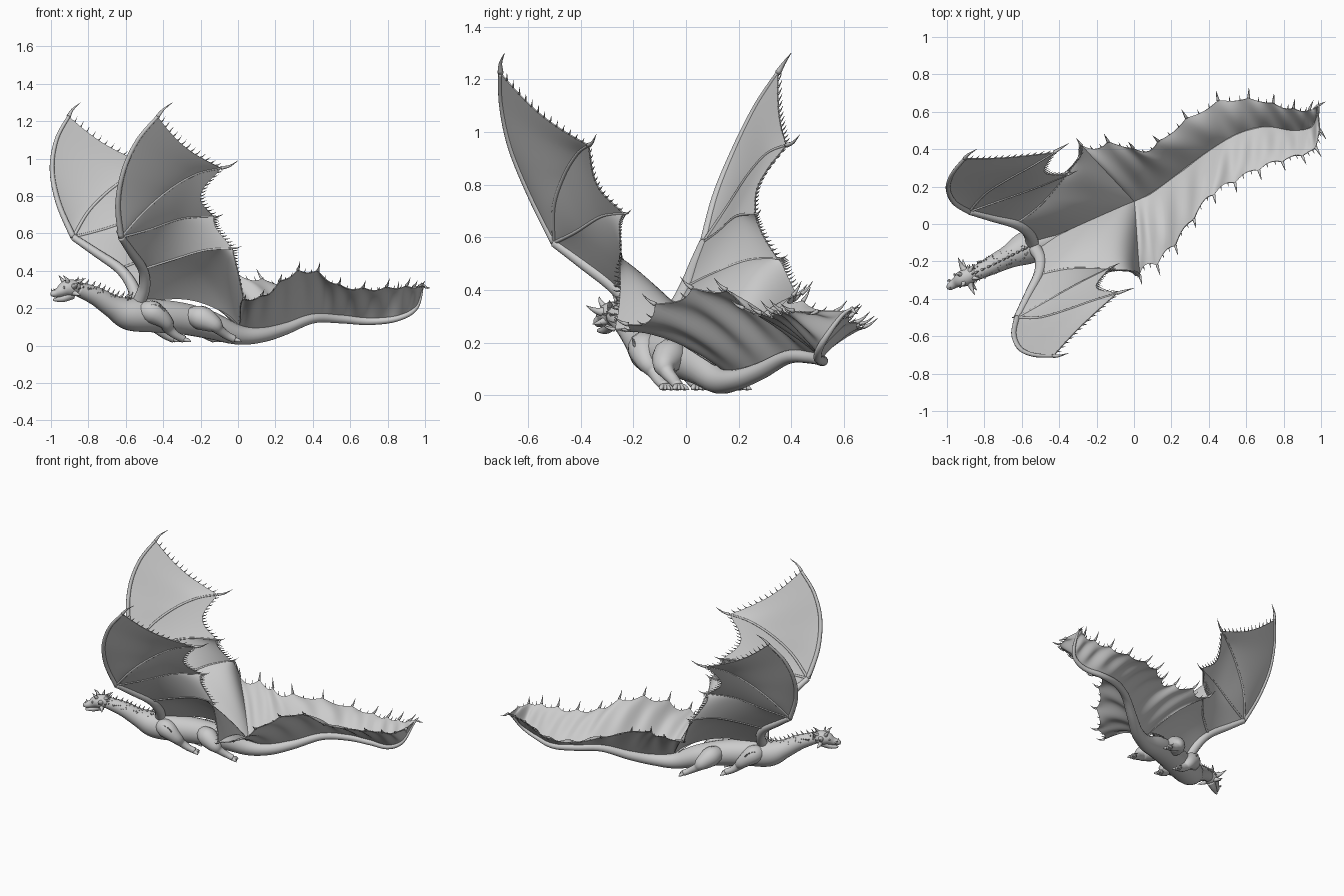
import bpy, math, random
from mathutils import Vector

random.seed(4)
cube = bpy.data.objects.get("Cube")
if cube:
    bpy.data.objects.remove(cube)

grey = bpy.data.materials.new("stone_grey")
grey.use_nodes = True
grey.diffuse_color = (0.6, 0.6, 0.6, 1)
grey.node_tree.nodes["Principled BSDF"].inputs["Base Color"].default_value = (0.6, 0.6, 0.6, 1)

# Vertical plane that the body is symmetric about
MID = Vector((-0.595, -0.145, 0))
SIDE = Vector((0.41, -0.91, 0)).normalized()


def mirror(p):
    v = Vector(p[:3])
    v -= 2 * (v - MID).dot(SIDE) * SIDE
    return (*v, *p[3:])


def along(pts, t):
    """Smooth curve through pts, t in 0..1; extra components are carried too."""
    n = len(pts) - 1
    i = min(int(t * n), n - 1)
    f = t * n - i
    a, b, c, d = (pts[max(0, min(n, i + k))] for k in (-1, 0, 1, 2))
    return [q + f / 2 * (r - p + f * (2 * p - 5 * q + 4 * r - s + f * (3 * (q - r) + s - p)))
            for p, q, r, s in zip(a, b, c, d)]


def add_mesh(name, verts, faces):
    mesh = bpy.data.meshes.new(name)
    mesh.from_pydata(verts, [], faces)
    mesh.materials.append(grey)
    mesh.polygons.foreach_set("use_smooth", [True] * len(mesh.polygons))
    obj = bpy.data.objects.new(name, mesh)
    bpy.context.collection.objects.link(obj)
    return obj


def tube_data(pts, steps, sides):
    verts, faces, normal = [], [], Vector((0.1, 0.2, 1))
    for i in range(steps + 1):
        t = i / steps
        *p, r = along(pts, t)
        ahead = Vector(along(pts, min(1, t + 0.01))[:3])
        d = (ahead - Vector(along(pts, max(0, t - 0.01))[:3])).normalized()
        normal = (normal - d * normal.dot(d)).normalized()
        side = d.cross(normal)
        for k in range(sides):
            a = math.tau * k / sides
            verts.append(Vector(p) + max(r, 0.0006) * (normal * math.cos(a) + side * math.sin(a)))
    for i in range(steps):
        for k in range(sides):
            j = (k + 1) % sides
            faces.append((i * sides + k, i * sides + j, (i + 1) * sides + j, (i + 1) * sides + k))
    faces += [tuple(range(sides))[::-1], tuple(range(steps * sides, (steps + 1) * sides))]
    return verts, faces


def tubes(name, paths, steps=24, sides=12):
    """One object made of several tapered tubes."""
    verts, faces = [], []
    for path in paths:
        v, f = tube_data(path, steps, sides)
        faces += [tuple(i + len(verts) for i in q) for q in f]
        verts += v
    return add_mesh(name, verts, faces)


def both(paths):
    return paths + [[mirror(p) for p in path] for path in paths]


def spike(p, d, size, width=0.15):
    """Path of a thorn that curls slightly upward."""
    p, d = Vector(p), Vector(d).normalized() * size
    return [(*p, size * width), (*(p + d * 0.5), size * width * 0.55),
            (*(p + d + Vector((0, 0, size * 0.2))), 0.0006)]


def membrane(name, a, b, lift=0.0, scallop=0.0, rows=28, cols=14, folds=0, arch=0.0):
    """Skin stretched between two ribs; returns its free trailing edge and directions."""
    def point(u, v):
        dip = 4 * v * (1 - v)
        u *= 1 - scallop * dip
        p = Vector(along(a, u)[:3]).lerp(Vector(along(b, u)[:3]), v)
        p.z += dip * (0.01 * math.sin(u * math.tau * folds) + arch * (1 - u)
                      + lift * math.sin(math.pi * u * 0.8))
        return p
    verts = [point(i / rows, j / cols) for i in range(rows + 1) for j in range(cols + 1)]
    w = cols + 1
    faces = [(i * w + j, i * w + j + 1, (i + 1) * w + j + 1, (i + 1) * w + j)
             for i in range(rows) for j in range(cols)]
    obj = add_mesh(name, verts, faces)
    solid = obj.modifiers.new("thickness", "SOLIDIFY")
    solid.thickness, solid.offset = 0.005, 0
    obj.modifiers.new("sharp_rim", "EDGE_SPLIT").split_angle = math.radians(50)
    return [(point(1, j / cols), point(1, j / cols) - point(0.93, j / cols)) for j in range(1, cols)]


# Neck, trunk and tail in one tapered sweep
tubes("body", [[(-.86, -.27, .305, .038), (-.76, -.22, .265, .05), (-.67, -.175, .21, .062),
                (-.58, -.13, .17, .088), (-.45, -.08, .16, .09), (-.3, -.01, .145, .085),
                (-.15, .06, .11, .075), (0, .125, .058, .053), (.13, .19, .058, .04),
                (.25, .28, .09, .033), (.4, .39, .145, .026), (.55, .48, .142, .023),
                (.7, .52, .13, .02), (.85, .5, .145, .016), (.95, .52, .2, .012),
                (.985, .6, .31, .007), (.985, .66, .335, .001)]], 90, 18)

# Head: skull, jaw, horns, frill and eyes
tubes("skull", [[(-.845, -.26, .305, .03), (-.88, -.275, .308, .046), (-.92, -.295, .305, .043),
                 (-.955, -.315, .287, .027), (-.985, -.335, .277, .02), (-.997, -.343, .27, .008)]], 20, 14)
tubes("lower_jaw", [[(-.89, -.28, .275, .028), (-.94, -.305, .25, .018), (-.985, -.333, .245, .007)]], 12)
tubes("horns", both([[(-.91, -.31, .335, .014), (-.915, -.325, .355, .008), (-.935, -.33, .375, .001)],
                     [(-.88, -.3, .315, .022), (-.87, -.34, .32, .012), (-.85, -.38, .34, .001)],
                     [(-.88, -.3, .285, .018), (-.86, -.33, .275, .01), (-.84, -.355, .27, .001)],
                     [(-.87, -.285, .33, .016), (-.845, -.29, .345, .009), (-.815, -.29, .36, .001)],
                     [(-.97, -.335, .285, .007), (-.98, -.34, .295, .004), (-.985, -.34, .305, .001)]]), 8, 8)
tubes("eyes", both([[(-.925, -.332, .31, .001), (-.93, -.335, .311, .008), (-.936, -.337, .311, .001)]]), 6, 8)

# Thorns along the crest of the neck
neck = [(-.87, -.27, .34), (-.76, -.22, .312), (-.67, -.175, .27), (-.58, -.13, .257)]
tubes("neck_crest", [spike(along(neck, i / 11), (0.6, 0.27, 0.75), 0.032, 0.25) for i in range(12)], 4, 6)

# Limbs, built on one side and mirrored
tubes("front_legs", both([[(-.53, -.14, .18, .04), (-.46, -.16, .18, .062), (-.39, -.15, .13, .042),
                           (-.37, -.12, .09, .03), (-.33, -.1, .055, .022), (-.29, -.08, .035, .02)]]), 24, 12)
tubes("hind_legs", both([[(-.27, -.03, .16, .04), (-.2, -.06, .15, .065), (-.13, -.08, .115, .047),
                          (-.1, -.07, .085, .028), (-.06, -.045, .055, .022), (-.02, -.03, .035, .02)]]), 24, 12)
toes = []
for foot in (Vector((-.3, -.085, .035)), Vector((-.03, -.033, .035))):
    for s in (-.8, -.25, .25, .8):
        d = Vector((.91, .41, -.25)) + SIDE * s
        toes.append([(*foot, .013), (*(foot + d * .025), .011),
                     (*(foot + d * .04 + Vector((0, 0, -.005))), .001)])
tubes("toes", both(toes), 8, 8)

# Small scales scattered on shoulders and neck
bumps = []
for i in range(45):
    a = random.uniform(-1.2, 1.2)
    d = Vector((math.sin(a) * .9, -.75, math.cos(a) * .7)).normalized()
    bumps.append(spike(Vector((-.44, -.155, .17)) + d * .056, d, .016, .35))
    c = Vector(along(neck, random.random())) - Vector((0, 0, .045))
    d = (SIDE * random.uniform(.3, 1) + Vector((0, 0, random.uniform(.2, 1)))).normalized()
    bumps.append(spike(c + d * .043, d, .013, .35))
tubes("scales", both(bumps), 3, 5)

# Ribs of one wing
shoulder, elbow, wrist = (-.53, -.13, .23), (-.51, -.27, .41), (-.625, -.5, .58)
arm = [shoulder, (-.5, -.19, .32), elbow, (-.57, -.39, .5), wrist]
leading = [wrist, (-.642, -.59, .76), (-.61, -.665, .94), (-.535, -.7, 1.1), (-.43, -.705, 1.225)]
finger_1 = [wrist, (-.5, -.5, .72), (-.36, -.46, .84), (-.22, -.41, .92), (-.09, -.37, .95)]
finger_2 = [wrist, (-.48, -.42, .62), (-.3, -.32, .68), (-.13, -.235, .69)]
finger_3 = [elbow, (-.35, -.24, .46), (-.18, -.24, .51), (-.03, -.25, .52)]

# Root line and free rims of the tail fins
back = [(-.3, -.01, .25), (-.12, .07, .2)]
spine = [(0, .12, .11), (.1, .17, .09), (.25, .28, .115), (.4, .39, .165), (.55, .48, .16),
         (.7, .52, .145), (.85, .5, .16), (.95, .52, .21), (.985, .6, .32)]
right_rim = [(.03, -.27, .25), (.15, -.2, .28), (.27, -.05, .385), (.4, .13, .41), (.54, .22, .33),
             (.7, .3, .31), (.85, .35, .32), (.96, .39, .32), (.995, .5, .32)]
left_rim = [(-.28, .42, .38), (-.1, .44, .385), (.06, .4, .37), (.24, .54, .33), (.45, .66, .27),
            (.65, .67, .26), (.8, .63, .29), (.92, .61, .31), (.98, .63, .33)]
ARCH, LOBES = .04, 10


def bone(path, r0, r1):
    n = len(path) - 1
    return [(*p, r0 + (r1 - r0) * i / n) for i, p in enumerate(path)]


def wing(side, flip, rim):
    f = (lambda path: [mirror(p) for p in path]) if flip else (lambda path: list(path))
    lead, f1, f2, f3 = f(leading), f(finger_1), f(finger_2), f(finger_3)

    # The innermost panel runs down the back, then out along the front of the fin
    turn = Vector(spine[0]).lerp(Vector(rim[0]), .5) + Vector((0, 0, ARCH))
    root = f([shoulder]) + back + [spine[0], tuple(turn), rim[0]]
    panels = [(lead, f1, -.03, .05), (f1, f2, -.01, .19), (f2, f3, .03, .1), (f3, root, .05, .03)]
    thorns = []
    for i, (a, b, lift, scallop) in enumerate(panels):
        edge = membrane(f"{side}_wing_panel_{i + 1}", a, b, lift, scallop)
        thorns += [spike(p, d, .03) for p, d in edge]
    tubes(f"{side}_wing_thorns", thorns, 4, 6)

    # Hooked wing tip, finger claws and wrist claw
    claws = [spike(rib[-1], Vector(rib[-1]) - Vector(rib[-2]), size, .1)
             for rib, size in ((f1, .1), (f2, .06), (f3, .05))]
    claws.append(spike(f([wrist])[0], Vector((-.6, 0, .6)), .04, .25))
    claws.append(bone(f([leading[-1], (-.4, -.705, 1.262), (-.35, -.69, 1.3)]), .012, .001))
    tubes(f"{side}_wing_claws", claws, 6, 8)
    tubes(f"{side}_wing_bones", [bone(f(arm), .036, .018), bone(lead, .016, .009), bone(f1, .009, .006),
                                 bone(f2, .008, .005), bone(f3, .008, .005)], 30, 10)

    # Fin that continues the wing skin to the tail tip, with a lobed, thorny rim
    lobed = []
    for i in range(81):
        p, q = Vector(along(rim, i / 80)), Vector(along(spine, i / 80))
        lobed.append(tuple(p.lerp(q, .09 * abs(math.sin(math.pi * LOBES * i / 80)))))
    membrane(f"{side}_tail_fin", spine, lobed, rows=120, cols=12, folds=LOBES, arch=ARCH)
    rim_thorns = []
    for i in range(3 * LOBES + 1):
        t = i / (3 * LOBES)
        p = Vector(along(lobed, t))
        out = p - Vector(along(spine, t)) + Vector((.06, 0, -.05))
        rim_thorns.append(spike(p, out, .025 if i % 3 else .06))
    tubes(f"{side}_fin_thorns", rim_thorns, 5, 6)


wing("right", False, right_rim)
wing("left", True, left_rim)
